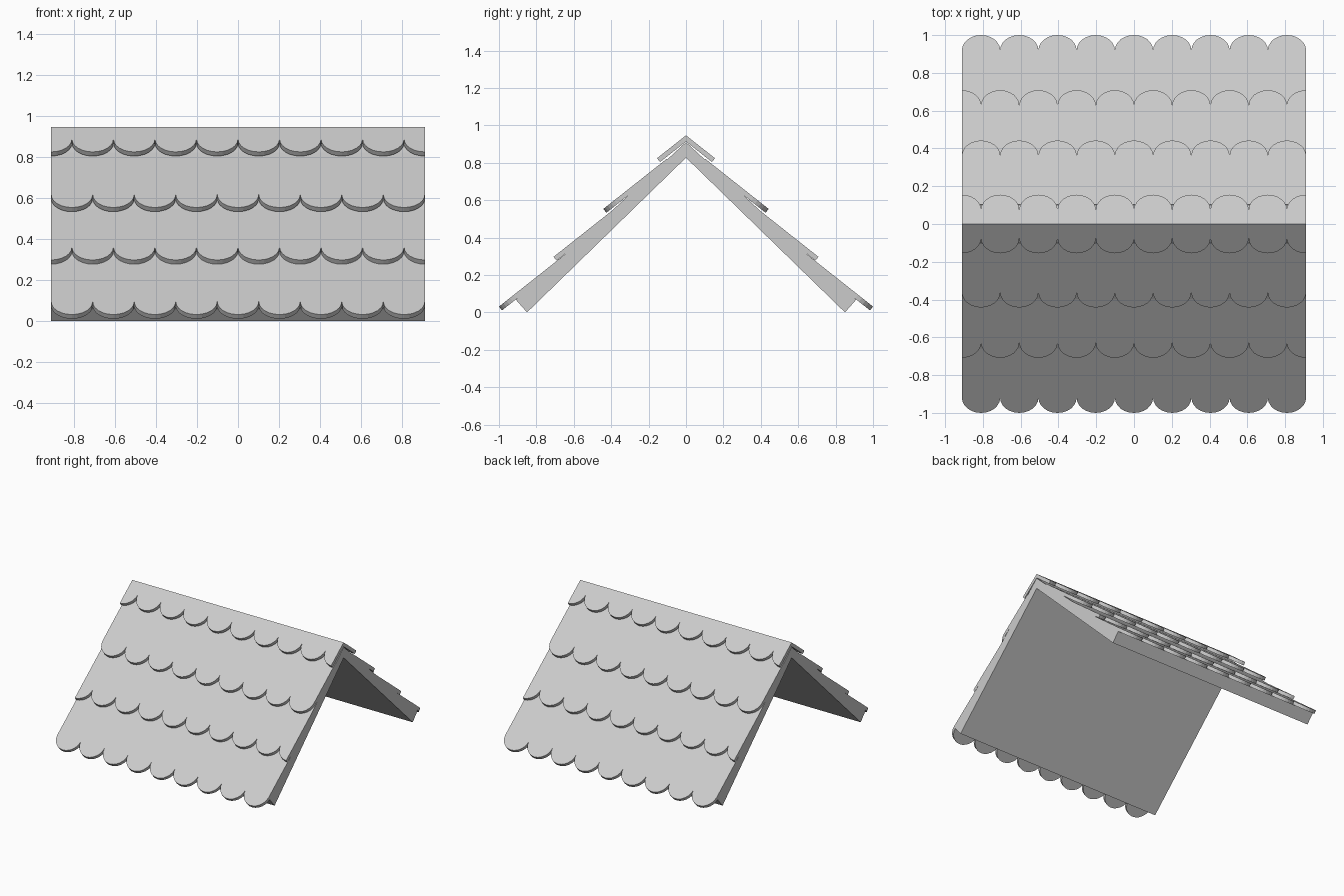
import bpy, bmesh, math
from mathutils import Vector

if "Cube" in bpy.data.objects:
    bpy.data.objects.remove(bpy.data.objects["Cube"])

HALF = 0.911                  # half length of the roof along x
TILES = 9
R = HALF / TILES              # scallop radius
PITCH = math.atan(0.79)       # tile slope
THICK = 0.026
C, S = math.cos(PITCH), math.sin(PITCH)


def make_prism(name, pts, offset):
    """Extrude a flat polygon by an offset vector."""
    bm = bmesh.new()
    face = bm.faces.new([bm.verts.new(p) for p in pts])
    res = bmesh.ops.extrude_face_region(bm, geom=[face], use_keep_orig=True)
    verts = [v for v in res["geom"] if isinstance(v, bmesh.types.BMVert)]
    bmesh.ops.translate(bm, verts=verts, vec=offset)
    bmesh.ops.recalc_face_normals(bm, faces=bm.faces)
    mesh = bpy.data.meshes.new(name)
    bm.to_mesh(mesh)
    bm.free()
    obj = bpy.data.objects.new(name, mesh)
    bpy.context.collection.objects.link(obj)
    return obj


# Roof deck: one chevron profile, slightly thicker at the eaves
half_profile = [(0.85, 0.0), (0.91, 0.068), (0, 0.91)]
profile = half_profile + [(-0.91, 0.068), (-0.85, 0.0), (0, 0.827)]
make_prism("roof_deck", [Vector((-HALF, y, z)) for y, z in profile],
           Vector((2 * HALF, 0, 0)))


def lower_edge(shifted, steps=12):
    """Scalloped edge as (x, distance up the slope), left to right."""
    pts = []
    first = -HALF - (R if shifted else 0)
    for i in range(TILES + (1 if shifted else 0)):
        cx = first + R + 2 * R * i
        for k in range(steps + 1):
            a = math.pi * k / steps
            x, up = cx - R * math.cos(a), R - R * math.sin(a)
            if abs(x) > HALF + 1e-5:
                continue
            if not pts or abs(pts[-1][0] - x) > 1e-5:
                pts.append((x, up))
    return pts


def tile_row(name, y_low, z_low, y_top, shifted, side):
    """A row of round-ended tiles on one side (side = -1 front, 1 back)."""
    length = (y_low - y_top) / C
    outline = lower_edge(shifted) + [(HALF, length), (-HALF, length)]
    pts = [Vector((x, side * (y_low - up * C), z_low + up * S))
           for x, up in outline]
    make_prism(name, pts, Vector((0, -side * S, -C)) * THICK)


# Tile rows from eave to ridge: low y, low z, top y, half-tile shift
rows = [("eave_tiles", 1.0, 0.031, 0.655, False),
        ("lower_tiles", 0.708, 0.297, 0.37, True),
        ("upper_tiles", 0.442, 0.553, 0.103, False),
        ("ridge_tiles", 0.155, 0.824, 0.0, True)]
for side, label in ((-1, "front"), (1, "back")):
    for name, y_low, z_low, y_top, shifted in rows:
        tile_row(f"{label}_{name}", y_low, z_low, y_top, shifted, side)
